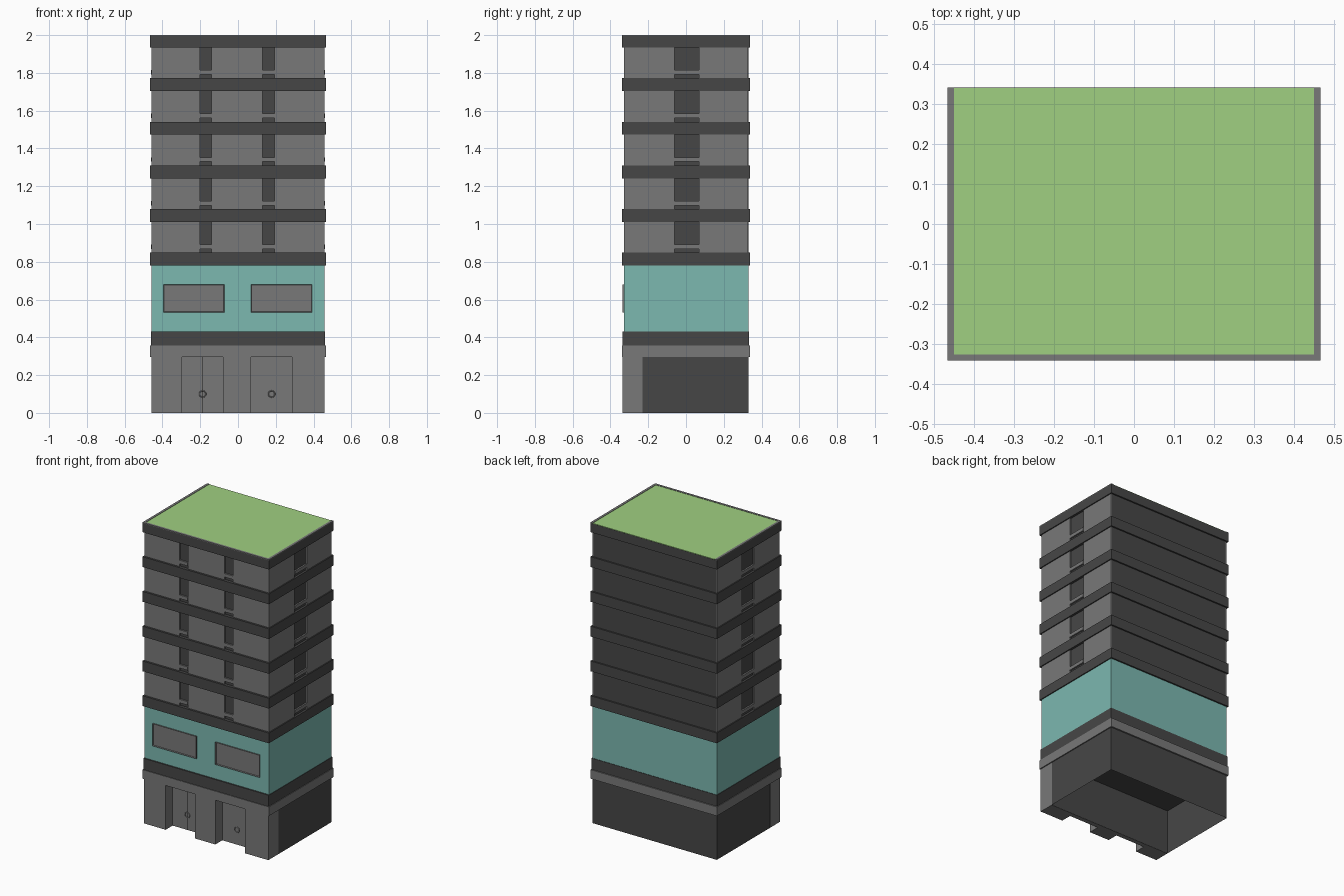
import bpy
import bmesh
import math
from mathutils import Matrix, Vector

if "Cube" in bpy.data.objects:
    bpy.data.objects.remove(bpy.data.objects["Cube"])


def material(name, rgb):
    m = bpy.data.materials.new(name)
    m.use_nodes = True
    m.diffuse_color = (*rgb, 1)
    m.node_tree.nodes["Principled BSDF"].inputs["Base Color"].default_value = (*rgb, 1)
    return m


GREY = material("concrete grey", (0.19, 0.19, 0.19))
DARK = material("charcoal", (0.062, 0.062, 0.062))
TEAL = material("teal paint", (0.2, 0.48, 0.435))
GREEN = material("roof green", (0.35, 0.63, 0.22))


def finish(bm, name, mat):
    me = bpy.data.meshes.new(name)
    bm.to_mesh(me)
    bm.free()
    me.materials.append(mat)
    ob = bpy.data.objects.new(name, me)
    bpy.context.collection.objects.link(ob)
    return ob


def box(name, mat, x, y, z, open_bottom=False):
    """Box from (low, high) ranges along each axis."""
    bm = bmesh.new()
    bmesh.ops.create_cube(bm, size=1)
    for v in bm.verts:
        v.co = Vector([(r[0] + r[1]) / 2 + c * (r[1] - r[0]) for r, c in zip((x, y, z), v.co)])
    if open_bottom:
        floor = [f for f in bm.faces if f.normal.z < -0.5]
        bmesh.ops.delete(bm, geom=floor, context="FACES_ONLY")
    return finish(bm, name, mat)


W, FRONT, BACK = 0.458, -0.327, 0.33      # wall planes
BW, BD = 0.465, 0.34                      # band half width and half depth
FLOOR = 0.231                             # storey spacing
BAND = 0.068

# Ground floor: hollow dark room with a recessed grey front
box("ground_room", DARK, (-W, W), (-0.23, BACK), (0, 0.297), open_bottom=True)
box("door_wall", GREY, (-W, W), (-0.262, -0.231), (0, 0.297))
for name, x in (("right_pillar", (-W, -0.297)), ("middle_pillar", (-0.08, 0.068)),
                ("left_pillar", (0.287, W))):
    box(name, GREY, x, (-0.335, -0.231), (0, 0.297))
box("door_gap", DARK, (-0.19, -0.184), (-0.264, -0.26), (0, 0.295))


# Ring handles on the doors
def handle(name, x):
    bpy.ops.mesh.primitive_torus_add(
        major_radius=0.017, minor_radius=0.003, major_segments=16, minor_segments=6,
        location=(x, -0.265, 0.1), rotation=(math.pi / 2, 0, 0))
    ob = bpy.context.object
    ob.name = name
    ob.data.materials.append(GREY)


handle("right_door_handle", -0.187)
handle("left_door_handle", 0.178)

# Ledge, plinth and teal storey
box("entrance_ledge", GREY, (-BW, BW), (-BD, BD), (0.297, 0.357))
box("dark_plinth", DARK, (-0.461, 0.461), (-0.336, 0.333), (0.357, 0.432))
box("teal_storey", TEAL, (-W, W), (FRONT, BACK), (0.432, 0.78))


# Wide windows: raised frame with the pane set back inside it
def wide_window(name, x0, x1):
    bm = bmesh.new()
    z0, z1 = 0.532, 0.68
    corners = [(x0, z0), (x1, z0), (x1, z1), (x0, z1)]
    face = bm.faces.new([bm.verts.new((x, FRONT - 0.001, z)) for x, z in corners])
    out = bmesh.ops.extrude_face_region(bm, geom=[face])
    bmesh.ops.translate(bm, verts=[g for g in out["geom"] if isinstance(g, bmesh.types.BMVert)],
                        vec=(0, -0.008, 0))
    front = [g for g in out["geom"] if isinstance(g, bmesh.types.BMFace)]
    bmesh.ops.inset_region(bm, faces=front, thickness=0.005)
    bmesh.ops.translate(bm, verts=list(front[0].verts), vec=(0, 0.007, 0))
    bmesh.ops.recalc_face_normals(bm, faces=bm.faces)
    finish(bm, name, GREY)


wide_window("right_wide_window", -0.395, -0.072)
wide_window("left_wide_window", 0.068, 0.392)

# Upper storeys: dark core clad in grey panels, with open slots as windows
for i in range(5):
    z0 = 0.78 + i * FLOOR
    n = f"storey_{i + 1}"
    low, high = z0 + BAND, z0 + FLOOR
    box(n + "_band", DARK, (-BW, BW), (-BD, BD), (z0, low))
    box(n + "_core", DARK, (-0.45, 0.45), (-0.319, BACK), (low, high))
    for k, x in enumerate(((-W, -0.2), (-0.14, 0.13), (0.193, W))):
        box(f"{n}_front_panel_{k + 1}", GREY, x, (FRONT, -0.318), (low, high))
    sill = (low + 0.02, low + 0.043)
    for k, x in enumerate(((-0.2, -0.14), (0.13, 0.193))):
        box(f"{n}_front_sill_{k + 1}", GREY, x, (FRONT - 0.002, -0.318), sill)
    for side, name in ((-1, "right"), (1, "left")):
        x = sorted((side * 0.449, side * W))
        for k, y in enumerate(((-0.318, -0.06), (0.068, BACK - 0.001))):
            box(f"{n}_{name}_panel_{k + 1}", GREY, x, y, (low, high))
        box(f"{n}_{name}_sill", GREY, sorted((side * 0.449, side * 0.46)), (-0.06, 0.068), sill)

# Roof: dark band, grey rim on three sides, green surface
box("roof_band", DARK, (-BW, BW), (-BD, BD), (0.78 + 5 * FLOOR, 1.995))
box("roof_rim_front", GREY, (-BW, BW), (-BD, -0.325), (1.995, 2))
for side, name in ((-1, "right"), (1, "left")):
    box("roof_rim_" + name, GREY, sorted((side * 0.449, side * BW)), (-0.325, BD), (1.995, 2))
box("green_roof", GREEN, (-0.449, 0.449), (-0.325, BD - 0.001), (1.99, 1.998))
